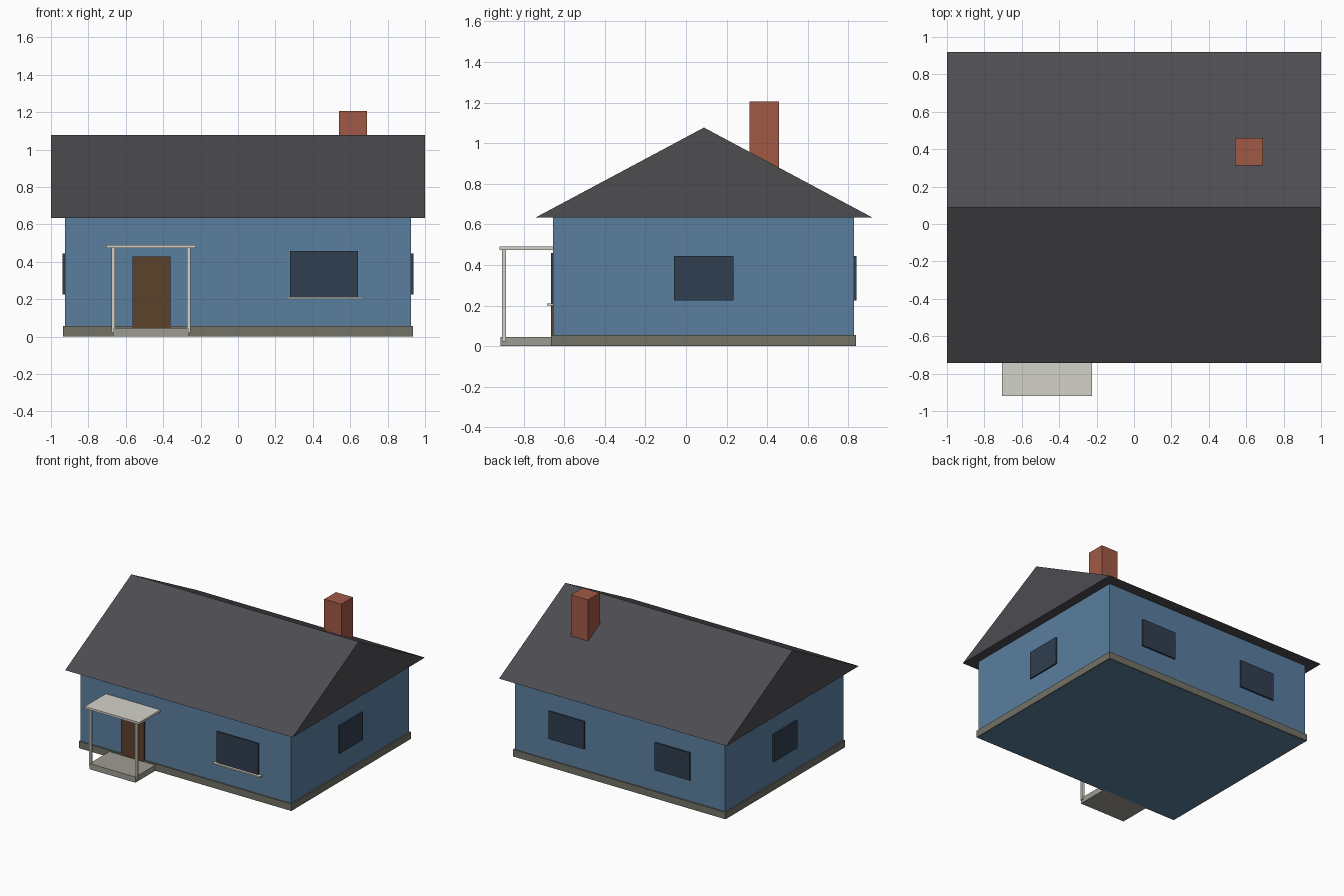
import bpy

if "Cube" in bpy.data.objects:
    bpy.data.objects.remove(bpy.data.objects["Cube"])


def material(name, rgb):
    """Flat colour from 0-255 sRGB, converted to linear."""
    m = bpy.data.materials.new(name)
    lin = [((c / 255 + 0.055) / 1.055) ** 2.4 for c in rgb]
    m.diffuse_color = (*lin, 1)
    m.use_nodes = True
    m.node_tree.nodes["Principled BSDF"].inputs["Base Color"].default_value = m.diffuse_color
    return m


BLUE = material("blue_wall", (91, 127, 160))
ROOF = material("charcoal_roof", (77, 76, 80))
BRICK = material("red_brick", (160, 89, 69))
STONE = material("grey_stone", (115, 114, 103))
DECK = material("pale_concrete", (158, 156, 146))
TRIM = material("off_white_trim", (212, 210, 201))
WOOD = material("brown_wood", (92, 66, 43))
GLASS = material("dark_glass", (48, 62, 79))


def mesh_object(name, verts, faces, mat):
    me = bpy.data.meshes.new(name)
    me.from_pydata(verts, [], faces)
    me.materials.append(mat)
    ob = bpy.data.objects.new(name, me)
    bpy.context.collection.objects.link(ob)
    return ob


def box(name, x, y, z, mat):
    """Box from (min, max) ranges on each axis."""
    verts = [(a, b, c) for c in z for b in y for a in x]
    faces = [(0, 2, 3, 1), (4, 5, 7, 6), (0, 1, 5, 4),
             (1, 3, 7, 5), (3, 2, 6, 7), (2, 0, 4, 6)]
    return mesh_object(name, verts, faces, mat)


WX, Y0, Y1 = 0.925, -0.655, 0.828   # wall extents
EAVE, RIDGE = 0.633, 1.077

# House body and plinth
box("walls", (-WX, WX), (Y0, Y1), (0, EAVE + 0.002), BLUE)
box("foundation", (-0.935, 0.935), (Y0 - 0.01, Y1 + 0.01), (0.001, 0.056), STONE)

# Solid gable roof
ry0, ry1 = -0.743, 0.92
ridge_y = (ry0 + ry1) / 2
roof_verts = [(x, y, z) for x in (-1, 1)
              for y, z in ((ry0, EAVE), (ry1, EAVE), (ridge_y, RIDGE))]
mesh_object("gable_roof", roof_verts,
            [(0, 2, 1), (3, 4, 5), (0, 1, 4, 3), (0, 3, 5, 2), (1, 2, 5, 4)], ROOF)

# Chimney
box("chimney", (0.54, 0.69), (0.312, 0.459), (0.75, 1.206), BRICK)

# Front door, window and sill
box("front_door", (-0.565, -0.36), (Y0 - 0.011, Y0 + 0.01), (0.045, 0.427), WOOD)
box("front_window", (0.278, 0.642), (Y0 - 0.011, Y0 + 0.01), (0.208, 0.458), GLASS)
box("window_sill", (0.256, 0.673), (Y0 - 0.031, Y0 + 0.01), (0.201, 0.211), TRIM)

# Side and back windows
for side, s in (("left", -1), ("right", 1)):
    box(side + "_side_window", sorted((s * (WX - 0.01), s * (WX + 0.012))),
        (-0.06, 0.233), (0.225, 0.445), GLASS)
    box(side + "_back_window", sorted((s * 0.31, s * 0.62)),
        (Y1 - 0.01, Y1 + 0.012), (0.225, 0.445), GLASS)

# Porch: step, two posts and flat canopy
box("porch_step", (-0.667, -0.263), (-0.913, Y0), (0, 0.045), DECK)
box("porch_canopy", (-0.705, -0.225), (-0.92, Y0 + 0.005), (0.474, 0.491), TRIM)
for side, cx in (("left", -0.667), ("right", -0.263)):
    box(side + "_porch_post", (cx - 0.01, cx + 0.01), (-0.907, -0.887),
        (0.022, 0.476), TRIM)
